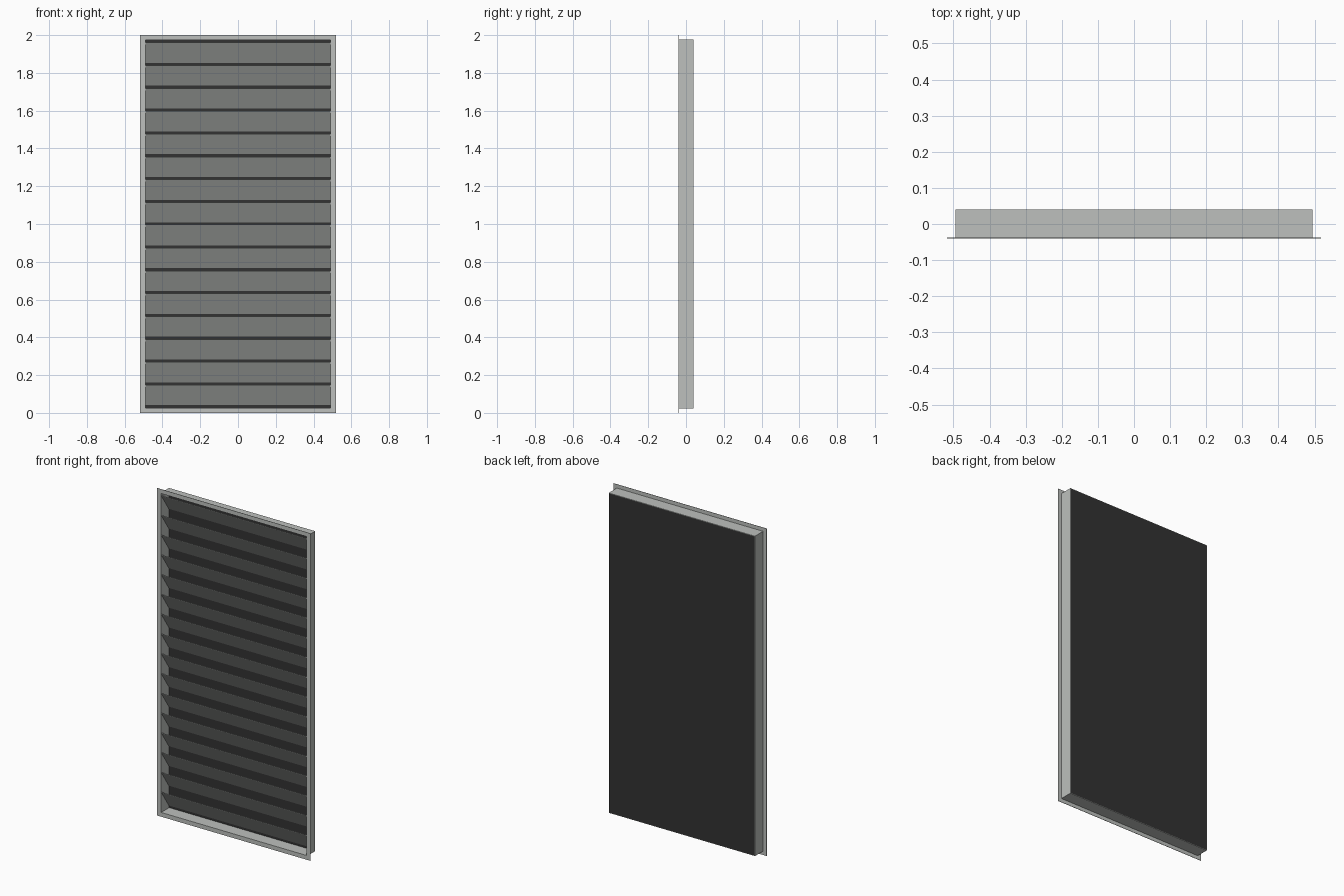
import bpy
import bmesh

if "Cube" in bpy.data.objects:
    bpy.data.objects.remove(bpy.data.objects["Cube"])


def material(name, color):
    m = bpy.data.materials.new(name)
    m.use_nodes = True
    m.diffuse_color = (*color, 1)
    m.node_tree.nodes["Principled BSDF"].inputs["Base Color"].default_value = (*color, 1)
    return m


steel = material("galvanised_grey", (0.51, 0.53, 0.51))
dark = material("dark_mesh", (0.032, 0.032, 0.032))

HALF_W, HALF_H, MID = 0.494, 0.977, 1.0    # duct half size and centre height
FRONT, BACK = -0.04, 0.04
WALL, LIP = 0.003, 0.024


def add_object(name, bm, mat):
    bmesh.ops.recalc_face_normals(bm, faces=bm.faces)
    mesh = bpy.data.meshes.new(name)
    bm.to_mesh(mesh)
    bm.free()
    mesh.materials.append(mat)
    obj = bpy.data.objects.new(name, mesh)
    bpy.context.collection.objects.link(obj)
    return obj


def prism(name, profile, half_w, mat):
    """Extrude a closed (y, z) profile across the full width."""
    bm = bmesh.new()
    face = bm.faces.new([bm.verts.new((-half_w, y, z)) for y, z in profile])
    new = bmesh.ops.extrude_face_region(bm, geom=[face])["geom"]
    bmesh.ops.translate(bm, vec=(2 * half_w, 0, 0),
                        verts=[v for v in new if isinstance(v, bmesh.types.BMVert)])
    return add_object(name, bm, mat)


def ring(name, outer, inner, y0, y1, mat):
    """Rectangular ring between two (half width, half height) outlines."""
    bm = bmesh.new()

    def loop(size, y):
        return [bm.verts.new((sx * size[0], y, MID + sz * size[1]))
                for sx, sz in ((-1, -1), (1, -1), (1, 1), (-1, 1))]

    loops = [loop(outer, y0), loop(outer, y1), loop(inner, y1), loop(inner, y0)]
    for a, b in zip(loops, loops[1:] + loops[:1]):
        for i in range(4):
            j = (i + 1) % 4
            bm.faces.new((a[i], a[j], b[j], b[i]))
    return add_object(name, bm, mat)


# Thin front flange and the duct frame behind it
opening = (HALF_W - WALL, HALF_H - WALL)
ring("front_flange", (HALF_W + LIP, 1.0), opening, FRONT, FRONT + 0.002, steel)
ring("duct_frame", (HALF_W, HALF_H), opening, FRONT + 0.002, BACK, steel)

# Dark mesh screen closing the back
z0, z1 = MID - opening[1], MID + opening[1]
prism("back_screen", [(BACK - 0.003, z0), (BACK, z0), (BACK, z1), (BACK - 0.003, z1)],
      opening[0], dark)

# Sloping slats, front edge high and back edge low
COUNT, PITCH, RISE, THICK = 16, 0.1208, 0.107, 0.003
for i in range(COUNT):
    low = 0.041 + i * PITCH
    high = low + RISE
    yf, yb = FRONT + 0.003, BACK - 0.004
    prism(f"slat_{i + 1}", [(yf, high - THICK), (yf, high), (yf + THICK, high),
                            (yb, low + THICK), (yb, low), (yb - THICK, low)],
          opening[0], steel)
